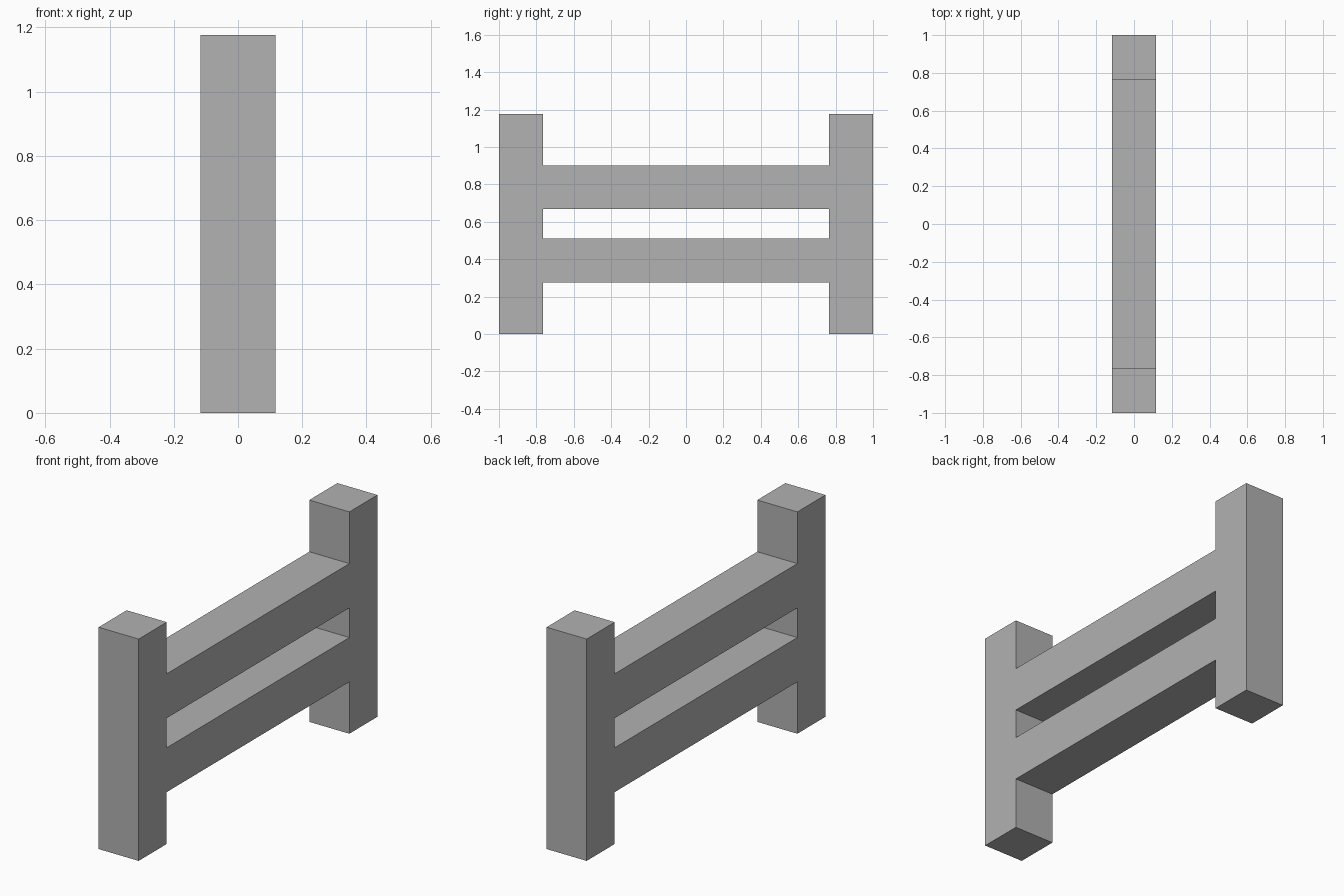
import bpy, bmesh

if "Cube" in bpy.data.objects:
    bpy.data.objects.remove(bpy.data.objects["Cube"])

WIDTH = 0.235
Y_CUTS = [-1.0, -0.765, 0.765, 1.0]
Z_CUTS = [0.0, 0.275, 0.51, 0.667, 0.902, 1.176]
RAIL_ROWS = (1, 3)

grey = bpy.data.materials.new("plain_grey")
grey.diffuse_color = (0.445, 0.445, 0.445, 1.0)
grey.use_nodes = True
grey.node_tree.nodes["Principled BSDF"].inputs["Base Color"].default_value = grey.diffuse_color

bm = bmesh.new()
grid = [[bm.verts.new((-WIDTH / 2, y, z)) for z in Z_CUTS] for y in Y_CUTS]

# Side profile: full-height posts in the outer columns, two rails between them
for col in range(len(Y_CUTS) - 1):
    for row in range(len(Z_CUTS) - 1):
        if col != 1 or row in RAIL_ROWS:
            bm.faces.new((grid[col][row], grid[col + 1][row],
                          grid[col + 1][row + 1], grid[col][row + 1]))

# Extrude the profile across the fence width
result = bmesh.ops.extrude_face_region(bm, geom=bm.faces[:], use_keep_orig=True)
moved = [g for g in result["geom"] if isinstance(g, bmesh.types.BMVert)]
bmesh.ops.translate(bm, verts=moved, vec=(WIDTH, 0, 0))
bmesh.ops.recalc_face_normals(bm, faces=bm.faces[:])

mesh = bpy.data.meshes.new("fence_section")
bm.to_mesh(mesh)
bm.free()
mesh.materials.append(grey)
fence = bpy.data.objects.new("fence_section", mesh)
bpy.context.collection.objects.link(fence)
